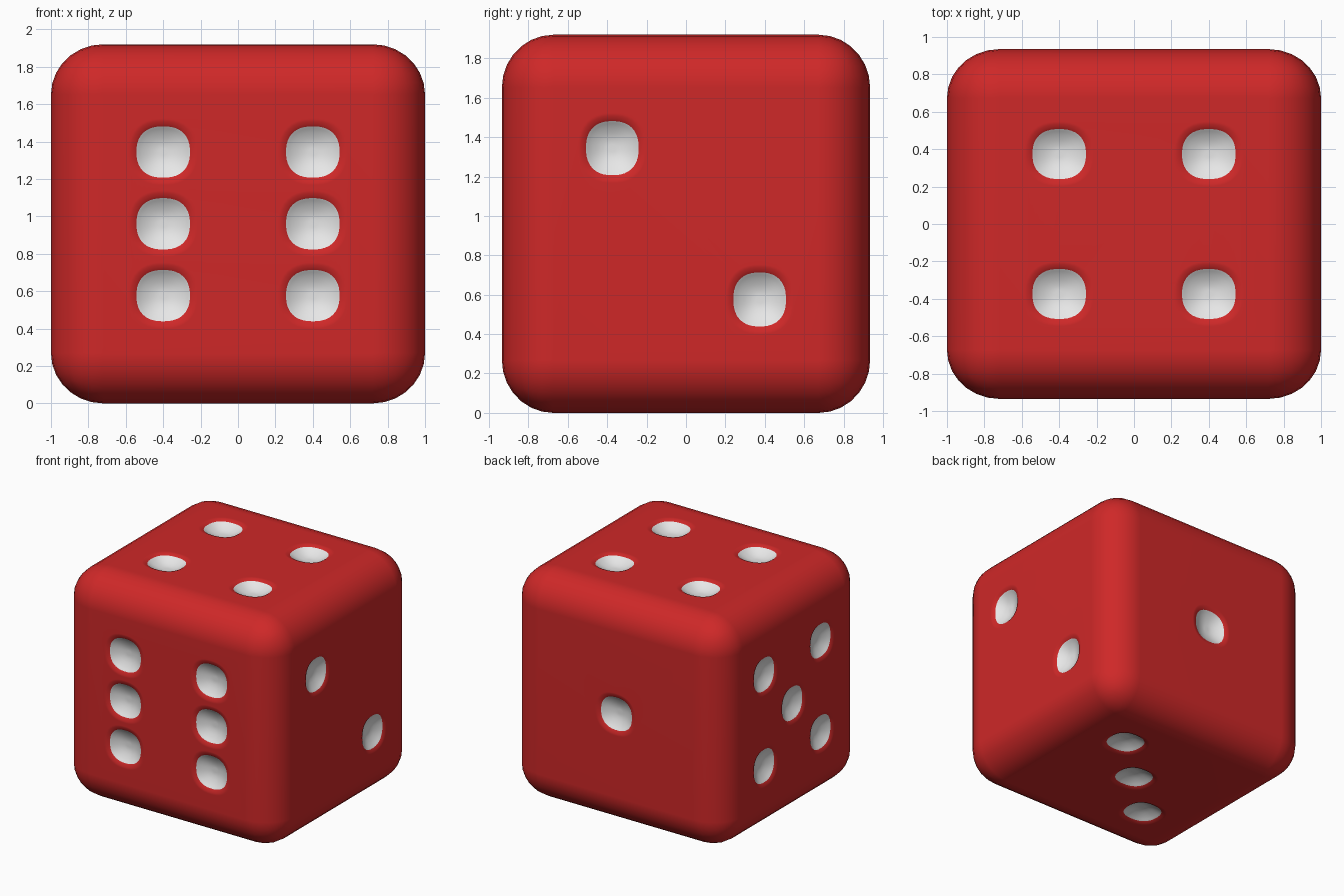
import bpy, bmesh
from math import cos, sin, tau
from mathutils import Vector

if "Cube" in bpy.data.objects:
    bpy.data.objects.remove(bpy.data.objects["Cube"], do_unlink=True)

SCALE = (1.0, 0.935, 0.96)   # slightly squashed cube
PIP = 0.4                    # pip spacing on a face


def make_material(name, colour):
    mat = bpy.data.materials.new(name)
    mat.use_nodes = True
    mat.diffuse_color = colour
    mat.node_tree.nodes["Principled BSDF"].inputs["Base Color"].default_value = colour
    return mat


materials = [make_material("red", (0.62, 0.021, 0.021, 1)),
             make_material("white", (0.8, 0.8, 0.8, 1))]


def make_object(name, bm):
    bmesh.ops.recalc_face_normals(bm, faces=bm.faces)
    for face in bm.faces:
        face.smooth = True
    mesh = bpy.data.meshes.new(name)
    bm.to_mesh(mesh)
    bm.free()
    for mat in materials:
        mesh.materials.append(mat)
    obj = bpy.data.objects.new(name, mesh)
    obj.scale = SCALE
    obj.location.z = SCALE[2]
    bpy.context.collection.objects.link(obj)
    return obj


# Rounded body
bm = bmesh.new()
bmesh.ops.create_cube(bm, size=2)
bmesh.ops.bevel(bm, geom=bm.edges[:], offset=0.28, segments=7,
                profile=0.5, affect='EDGES')
body = make_object("die_body", bm)

# Bowl profile: radius and height over the face; the flared lip stays red
BOWL = [(0.02, -0.066), (0.05, -0.062), (0.08, -0.053), (0.11, -0.038),
        (0.13, -0.025), (0.143, -0.015), (0.155, -0.008), (0.17, -0.003),
        (0.19, 0.001), (0.19, 0.05)]
RIM = 5        # profile point where white meets red
SIDES = 40


def add_bowl(bm, centre, u, v, n):
    rings = []
    for radius, height in BOWL:
        ring = []
        for i in range(SIDES):
            c, s = cos(tau * i / SIDES), sin(tau * i / SIDES)
            # slightly squared circle
            r = radius * (abs(c) ** 2.4 + abs(s) ** 2.4) ** (-1 / 2.4)
            ring.append(bm.verts.new(centre + u * r * c + v * r * s + n * height))
        rings.append(ring)
    bm.faces.new(rings[0]).material_index = 1
    bm.faces.new(rings[-1])
    for k in range(len(rings) - 1):
        a, b = rings[k], rings[k + 1]
        for i in range(SIDES):
            j = (i + 1) % SIDES
            face = bm.faces.new((a[i], a[j], b[j], b[i]))
            face.material_index = 1 if k < RIM else 0


# Pip layouts per face: normal, u axis, v axis, spots in (u, v)
X, Y, Z = Vector((1, 0, 0)), Vector((0, 1, 0)), Vector((0, 0, 1))
corners = [(u, v) for u in (-1, 1) for v in (-1, 1)]
layouts = [
    (-Y, X, Z, corners + [(-1, 0), (1, 0)]),
    (Y, X, Z, [(0, 0)]),
    (X, Y, Z, [(-1, 1), (1, -1)]),
    (-X, Y, Z, corners + [(0, 0)]),
    (Z, X, Y, corners),
    (-Z, X, Y, [(-1, -1), (0, 0), (1, 1)]),
]
bm = bmesh.new()
for n, u, v, spots in layouts:
    for a, b in spots:
        add_bowl(bm, n + (u * a + v * b) * PIP, u, v, n)
cutter = make_object("pip_cutter", bm)
cutter.hide_render = True
cutter.hide_set(True)
cutter.display_type = 'WIRE'

# Carve the pips and keep the flat faces evenly shaded
carve = body.modifiers.new("carve_pips", 'BOOLEAN')
carve.object = cutter
carve.operation = 'DIFFERENCE'
carve.solver = 'EXACT'
normals = body.modifiers.new("even_shading", 'WEIGHTED_NORMAL')
normals.weight = 50
